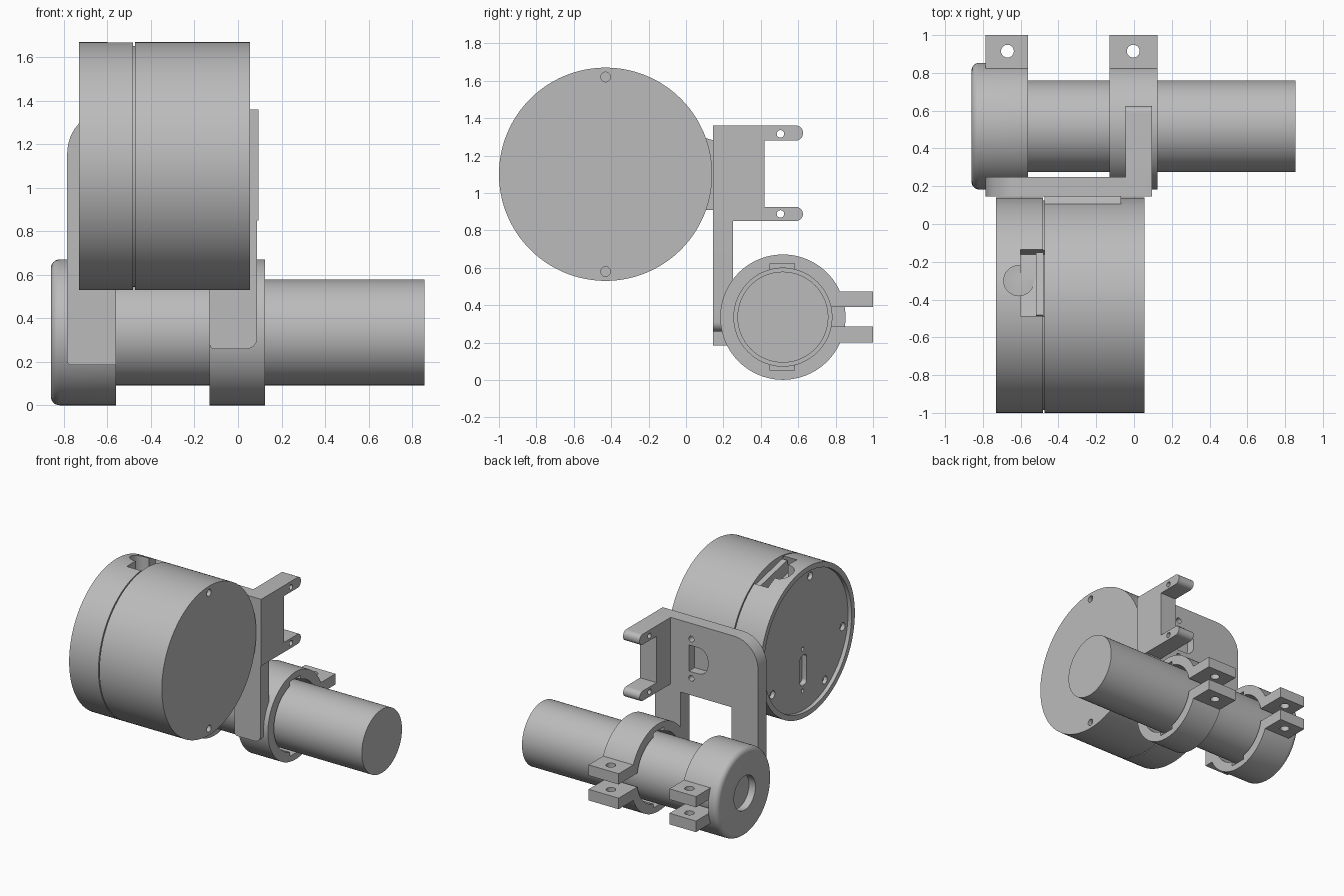
import bpy, bmesh
from math import sin, cos, pi, radians
from mathutils import Matrix, Vector

cube = bpy.data.objects.get("Cube")
if cube:
    bpy.data.objects.remove(cube)

grey = bpy.data.materials.new("plain grey")
grey.use_nodes = True
COLOUR = (0.5, 0.5, 0.5, 1)
grey.diffuse_color = COLOUR
grey.node_tree.nodes["Principled BSDF"].inputs["Base Color"].default_value = COLOUR


def finish(name, bm):
    bmesh.ops.remove_doubles(bm, verts=bm.verts, dist=1e-5)
    bmesh.ops.recalc_face_normals(bm, faces=bm.faces)
    mesh = bpy.data.meshes.new(name)
    bm.to_mesh(mesh)
    bm.free()
    mesh.materials.append(grey)
    obj = bpy.data.objects.new(name, mesh)
    bpy.context.collection.objects.link(obj)
    return obj


def box(name, x, y, z):
    bm = bmesh.new()
    bmesh.ops.create_cube(bm, size=1)
    for v in bm.verts:
        v.co = [(lo + hi) / 2 + c * (hi - lo) for c, (lo, hi) in zip(v.co, (x, y, z))]
    return finish(name, bm)


def cyl(name, centre, radius, length, axis, seg=24):
    bm = bmesh.new()
    turn = Vector((0, 0, 1)).rotation_difference(Vector(axis)).to_matrix().to_4x4()
    bmesh.ops.create_cone(bm, cap_ends=True, segments=seg, radius1=radius, radius2=radius,
                          depth=length, matrix=Matrix.Translation(centre) @ turn)
    return finish(name, bm)


def lathe(name, profile, cy, cz, seg=96):
    """Turn a closed (x, radius) profile around an axis along x."""
    bm = bmesh.new()
    rings = [[bm.verts.new((x, cy + r * cos(2 * pi * i / seg), cz + r * sin(2 * pi * i / seg)))
              for i in range(seg)] for x, r in profile]
    for k, a in enumerate(rings):
        b = rings[(k + 1) % len(rings)]
        if profile[k][1] == 0 and profile[(k + 1) % len(rings)][1] == 0:
            continue
        for i in range(seg):
            j = (i + 1) % seg
            bm.faces.new((a[i], a[j], b[j], b[i]))
    return finish(name, bm)


def extrude(name, corners, place, lo, hi):
    """Extrude a polygon of (u, v, corner radius); place maps (u, v, depth) to xyz."""
    pts = []
    n = len(corners)
    for i, (u, v, r) in enumerate(corners):
        p = Vector((u, v))
        if r == 0:
            pts.append(p)
            continue
        a = p + (Vector(corners[i - 1][:2]) - p).normalized() * r
        b = p + (Vector(corners[(i + 1) % n][:2]) - p).normalized() * r
        c = a + b - p
        for k in range(9):
            t = k * pi / 16
            pts.append(c + (a - c) * cos(t) + (b - c) * sin(t))
    bm = bmesh.new()
    ends = [[bm.verts.new(place(p.x, p.y, d)) for p in pts] for d in (lo, hi)]
    for end in ends:
        bm.faces.new(end)
    for i in range(len(pts)):
        j = (i + 1) % len(pts)
        bm.faces.new((ends[0][i], ends[0][j], ends[1][j], ends[1][i]))
    return finish(name, bm)


def cut(obj, *cutters):
    for c in cutters:
        mod = obj.modifiers.new("cut", "BOOLEAN")
        mod.operation, mod.solver, mod.object = "DIFFERENCE", "EXACT", c
        bpy.context.view_layer.objects.active = obj
        bpy.ops.object.modifier_apply(modifier=mod.name)
        bpy.data.objects.remove(c)


X, Y, Z = (1, 0, 0), (0, 1, 0), (0, 0, 1)

# Drum: rear shell with recessed end, and main housing
DY, DZ, DR = -0.43, 1.1, 0.57
base = lathe("drum_base", [(-0.70, 0), (-0.70, 0.53), (-0.73, 0.53), (-0.73, DR), (-0.482, DR),
                           (-0.482, 0.555), (-0.46, 0.555), (-0.46, 0)], DY, DZ, 128)
housing = lathe("drum_housing", [(-0.474, 0), (-0.474, DR), (0.055, DR), (0.055, 0)], DY, DZ, 128)
cut(housing, *[cyl("c", (0.055, DY, DZ + s * 0.52), 0.026, 0.06, X) for s in (1, -1)])

# Feed opening in the top of the base, tilted around the drum axis
slot = box("c", (-0.60, -0.47), (-0.18, 0.18), (0.42, 0.7))
slot.matrix_world = Matrix.Translation((0, DY, DZ)) @ Matrix.Rotation(radians(-12.7), 4, "X")
funnel = cyl("c", (-0.61, -0.30, 1.62), 0.08, 0.24, Z, 32)
bpy.context.view_layer.update()
cut(base, slot, funnel)
lip = box("opening_lip", (-0.52, -0.478), (-0.17, 0.17), (0.41, 0.52))
lip.matrix_world = Matrix.Translation((0, DY, DZ)) @ Matrix.Rotation(radians(-12.7), 4, "X")

# Screw holes and key slot in the recessed end
for a in (99, 189, 238, 325):
    cut(base, cyl("c", (-0.70, DY + 0.47 * cos(radians(a)), DZ + 0.47 * sin(radians(a))),
                  0.03, 0.06, X))
for dz in (-0.06, -0.38):
    cut(base, cyl("c", (-0.70, DY + 0.02, DZ + dz), 0.015, 0.06, X))
cut(base, extrude("c", [(DY - 0.03, 0.76, 0.03), (DY + 0.05, 0.76, 0.03),
                        (DY + 0.05, 0.99, 0.03), (DY - 0.03, 0.99, 0.03)],
                  lambda u, v, d: (d, u, v), -0.75, -0.66))

# Mounting pad between drum and bracket
extrude("mounting_pad", [(0.0, 0.91, 0), (0.15, 0.91, 0), (0.15, 1.28, 0), (0.10, 1.295, 0),
                         (0.0, 1.295, 0)], lambda u, v, d: (d, u, v), -0.475, -0.07)

# Bracket plate with two legs
plate = extrude("bracket_plate", [
    (-0.785, 0.185, 0.02), (-0.56, 0.185, 0), (-0.56, 0.81, 0), (-0.13, 0.81, 0),
    (-0.13, 0.26, 0.02), (0.088, 0.26, 0.05), (0.088, 1.36, 0), (-0.785, 1.36, 0.2)],
    lambda u, v, d: (u, d, v), 0.145, 0.25)
cut(plate, extrude("c", [(-0.36, 0.99, 0.08), (-0.20, 0.99, 0), (-0.20, 1.19, 0),
                         (-0.36, 1.19, 0.08)], lambda u, v, d: (u, d, v), 0.18, 0.3))
cut(plate, *[cyl("c", (-0.22, 0.25, 1.09 + s * 0.15), 0.022, 0.12, Y) for s in (1, -1)])

# Side flange with two pierced prongs
flange = extrude("side_flange", [
    (0.145, 0.85, 0), (0.625, 0.85, 0.037), (0.625, 0.925, 0.037), (0.42, 0.925, 0),
    (0.42, 1.28, 0), (0.625, 1.28, 0.037), (0.625, 1.36, 0.037), (0.145, 1.36, 0)],
    lambda u, v, d: (d, u, v), -0.045, 0.095)
cut(flange, *[cyl("c", (0.02, 0.505, z), 0.02, 0.3, X) for z in (0.888, 1.316)])

# Rod
RY, RZ, RR = 0.518, 0.336, 0.335
lathe("rod", [(-0.80, 0), (-0.80, 0.243), (0.856, 0.243), (0.856, 0)], RY, RZ)

# Clamp rings: one capped with a rounded edge, one open
round_edge = [(-0.82 - 0.04 * sin(t * pi / 12), RR - 0.04 + 0.04 * cos(t * pi / 12))
              for t in range(7)]
capped = lathe("capped_clamp", [(-0.56, 0.262), (-0.56, RR)] + round_edge +
               [(-0.86, 0.13), (-0.805, 0.13), (-0.805, 0.262)], RY, RZ)
ring = lathe("open_clamp", [(-0.13, 0.262), (-0.13, RR), (0.125, RR), (0.125, 0.262)], RY, RZ)

# Split, inner notches and bolt tabs on both clamps
for clamp, x0, x1, bolt_x in ((capped, -0.785, -0.56, -0.67), (ring, -0.13, 0.125, -0.004)):
    cut(clamp, box("c", (x0 - 0.001, x1 + 0.05), (0.7, 0.95), (0.285, 0.39)),
        box("c", (x0 - 0.001, x1 + 0.05), (0.45, 0.58), (0.05, 0.622)))
    for side, z in (("lower", (0.2, 0.285)), ("upper", (0.39, 0.472))):
        tab = box(side + "_bolt_tab", (x0, x1), (0.785, 1.0), z)
        cut(tab, cyl("c", (bolt_x, 0.915, 0.336), 0.034, 0.5, Z))

# Smooth round surfaces, keep edges crisp
for obj in bpy.context.scene.objects:
    obj.select_set(obj.type == "MESH")
bpy.context.view_layer.objects.active = plate
bpy.ops.object.shade_smooth_by_angle(angle=radians(30))
